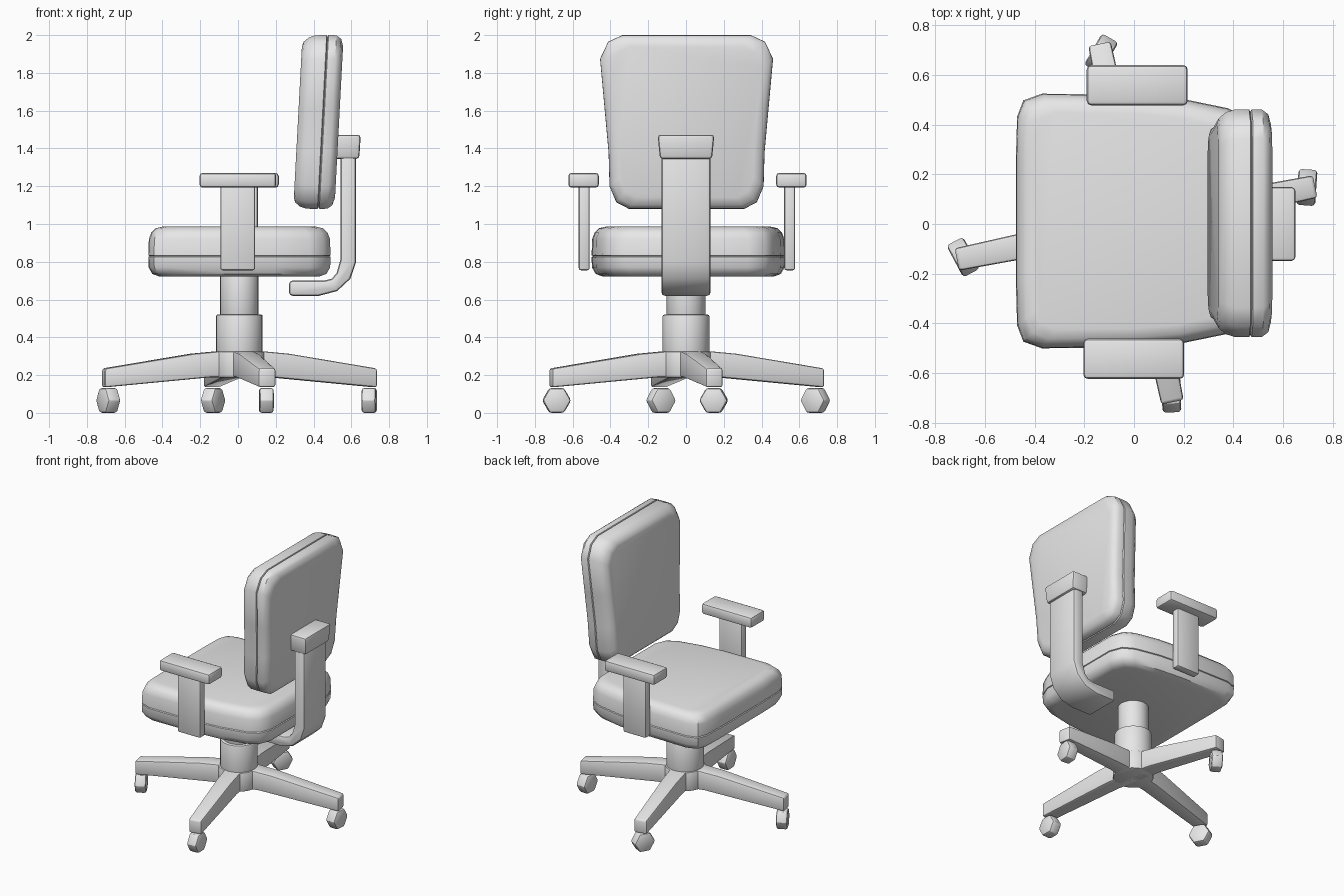
import bpy, bmesh, math
from mathutils import Matrix, Vector

if "Cube" in bpy.data.objects:
    bpy.data.objects.remove(bpy.data.objects["Cube"])

grey = bpy.data.materials.new("light_grey")
grey.diffuse_color = (0.8, 0.8, 0.8, 1)
grey.use_nodes = True
grey.node_tree.nodes["Principled BSDF"].inputs["Base Color"].default_value = grey.diffuse_color


def finish(bm, name, bevel=0.0, segments=2, angle=40):
    """Bevel the sharp edges, smooth, and link the part."""
    bmesh.ops.recalc_face_normals(bm, faces=bm.faces[:])
    if bevel:
        sharp = [e for e in bm.edges if e.calc_face_angle(0) > math.radians(40)]
        bmesh.ops.bevel(bm, geom=sharp, offset=bevel, segments=segments,
                        profile=0.5, affect='EDGES', clamp_overlap=True)
    mesh = bpy.data.meshes.new(name)
    bm.to_mesh(mesh)
    bm.free()
    mesh.shade_smooth()
    mesh.set_sharp_from_angle(angle=math.radians(angle))
    mesh.materials.append(grey)
    obj = bpy.data.objects.new(name, mesh)
    bpy.context.collection.objects.link(obj)
    return obj


def skin(rings, bm=None):
    """Join equal rings of points into a closed solid."""
    bm = bm or bmesh.new()
    vs = [[bm.verts.new(p) for p in ring] for ring in rings]
    n = len(vs[0])
    for a, b in zip(vs, vs[1:]):
        for i in range(n):
            j = (i + 1) % n
            bm.faces.new((a[i], a[j], b[j], b[i]))
    bm.faces.new(vs[0])
    bm.faces.new(vs[-1])
    return bm


def box(name, x, y, z, bevel):
    bm = bmesh.new()
    bmesh.ops.create_cube(bm, size=1)
    for v in bm.verts:
        v.co = [(r[0] + r[1]) / 2 + c * (r[1] - r[0]) for c, r in zip(v.co, (x, y, z))]
    return finish(bm, name, bevel)


def cylinder(name, radius, z0, z1, bevel=0.008, sides=24):
    rings = [[(0.007 + radius * math.cos(2 * math.pi * i / sides),
               radius * math.sin(2 * math.pi * i / sides), z)
              for i in range(sides)] for z in (z0, z1)]
    return finish(skin(rings), name, bevel)


def inset(p, centre, half, amount):
    """Shrink an outline point towards its centre by roughly one amount."""
    return [c + (q - c) * (1 - amount / h) for q, c, h in zip(p, centre, half)]


# Seat cushion: tapered rounded outline, stacked in height with a seam groove
side = [(-0.475, 0.25), (-0.47, 0.42), (-0.445, 0.485), (-0.37, 0.512),
        (0, 0.507), (0.2, 0.49), (0.38, 0.453), (0.455, 0.41), (0.49, 0.32)]
outline = side + [(x, -y) for x, y in reversed(side)]
levels = [(0.722, 0.06), (0.735, 0.022), (0.77, 0.002), (0.826, 0), (0.83, 0.008),
          (0.834, 0), (0.92, 0.003), (0.955, 0.016), (0.977, 0.038), (0.986, 0.075)]
rings = []
for z, amount in levels:
    pts = [inset(p, (0, 0), (0.48, 0.51), amount) for p in outline]
    rings.append([(x, y + 0.012, z) for x, y in pts])
finish(skin(rings), "seat_cushion")

# Backrest: waisted outline, stacked in depth and leaning back
side = [(0.34, 2.0), (0.415, 1.965), (0.458, 1.875), (0.435, 1.62), (0.413, 1.38),
        (0.408, 1.2), (0.372, 1.115), (0.305, 1.08)]
outline = side + [(-y, z) for y, z in reversed(side)]
levels = [(0, 0.06), (0.008, 0.035), (0.035, 0.012), (0.07, 0.001), (0.128, 0),
          (0.133, 0.01), (0.138, 0), (0.18, 0.001), (0.206, 0.02), (0.218, 0.06)]
rings = []
for t, amount in levels:
    pts = [inset(p, (0, 1.54), (0.458, 0.46), amount) for p in outline]
    rings.append([(0.317 + t + 0.053 * (z - 1.54), y + 0.003, z) for y, z in pts])
finish(skin(rings), "backrest")

# Curved bar holding the backrest
profile = [(0.27, 0.70), (0.455, 0.70), (0.495, 0.71), (0.522, 0.74), (0.542, 0.81),
           (0.542, 1.40), (0.626, 1.40), (0.626, 0.80), (0.595, 0.71), (0.525, 0.645),
           (0.43, 0.62), (0.27, 0.62)]
rings = [[(x, y, z) for x, z in profile] for y in (-0.13, 0.13)]
finish(skin(rings), "back_support_bar", 0.018)

# Cap on top of the bar, slightly wider upwards
rings = [[(x0, -w, z), (x1, -w, z), (x1, w, z), (x0, w, z)]
         for z, w, x0, x1 in ((1.345, 0.138, 0.5, 0.642), (1.472, 0.15, 0.5, 0.65))]
finish(skin(rings), "back_support_cap", 0.016)

# Armrests
for s, label in ((1, "left"), (-1, "right")):
    dx, cy = 0.006 + 0.007 * s, 0.008 + 0.55 * s
    box(label + "_arm_pad", (dx - 0.203, dx + 0.203), (cy - 0.081, cy + 0.081),
        (1.192, 1.271), 0.018)
    py = 0.005 + 0.544 * s
    box(label + "_arm_post", (dx - 0.092, dx + 0.092), (py - 0.029, py + 0.029),
        (0.755, 1.21), 0.012)

# Centre column
cylinder("upper_column", 0.102, 0.5, 0.74)
cylinder("lower_column", 0.124, 0.25, 0.52)
cylinder("base_hub", 0.135, 0.188, 0.326)

# Four tapering base arms
profile = [(0, 0.33), (0.12, 0.326), (0.26, 0.313), (0.735, 0.235),
           (0.735, 0.135), (0.17, 0.188), (0, 0.188)]
for k in range(4):
    turn = (Matrix.Translation((0.008, 0.004, 0))
            @ Matrix.Rotation(math.radians(11.5 + 90 * k), 4, 'Z'))
    rings = [[turn @ Vector((r, s * (0.062 - 0.022 * r), z)) for r, z in profile]
             for s in (-1, 1)]
    finish(skin(rings), "base_arm_%d" % (k + 1), 0.012)

# Six-sided castor wheels, each swivelled its own way
for k, (x, y, heading) in enumerate(((0.695, 0.147, 86), (-0.132, 0.685, 60),
                                     (-0.687, -0.133, -62), (0.15, -0.685, 92))):
    place = (Matrix.Translation((x, y, 0.066))
             @ Matrix.Rotation(math.radians(heading), 4, 'Z'))
    rings = [[place @ Vector((0.076 * math.cos(math.pi * i / 3), w,
                              0.076 * math.sin(math.pi * i / 3))) for i in range(6)]
             for w in (-0.038, 0.038)]
    finish(skin(rings), "castor_%d" % (k + 1), 0.014, 2, 30)
